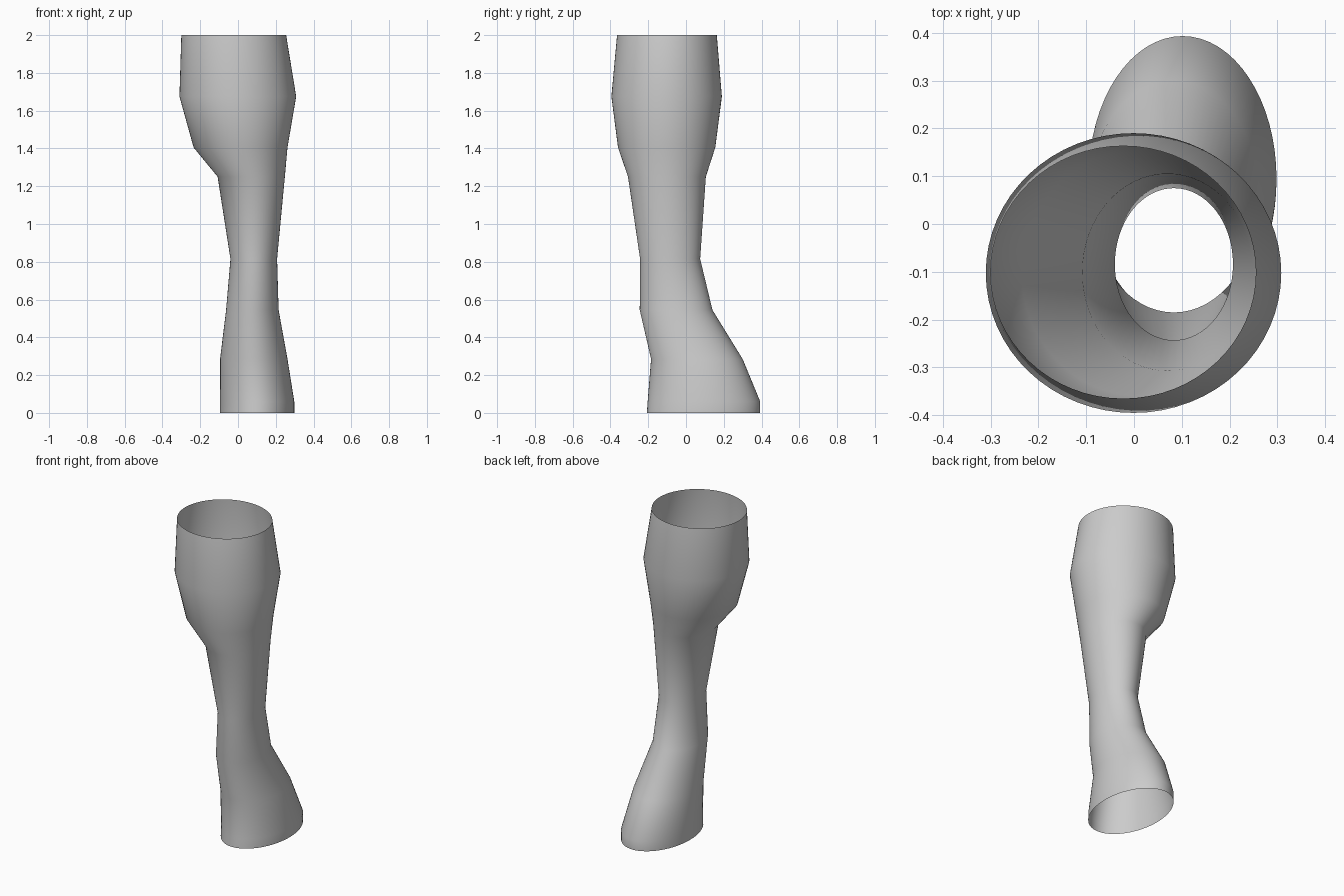
import bpy, bmesh, math

cube = bpy.data.objects.get("Cube")
if cube:
    bpy.data.objects.remove(cube, do_unlink=True)

SEGMENTS = 64

# One grey material
grey = bpy.data.materials.new("plain grey")
grey.use_nodes = True
colour = (0.6, 0.6, 0.6, 1)
grey.diffuse_color = colour
grey.node_tree.nodes["Principled BSDF"].inputs["Base Color"].default_value = colour

# Elliptical sections, bottom to top: height, x range, y range
sections = [
    (0.00, -0.095, 0.298, -0.207, 0.393),
    (0.06, -0.095, 0.298, -0.203, 0.393),
    (0.285, -0.095, 0.262, -0.185, 0.30),
    (0.545, -0.063, 0.215, -0.245, 0.14),
    (0.815, -0.04, 0.207, -0.243, 0.075),
    (1.25, -0.108, 0.248, -0.307, 0.105),
    (1.405, -0.235, 0.262, -0.36, 0.155),
    (1.675, -0.31, 0.308, -0.395, 0.19),
    (2.00, -0.30, 0.255, -0.365, 0.163),
]


def add_ring(bm, z, x0, x1, y0, y1):
    ring = []
    for i in range(SEGMENTS):
        a = math.tau * i / SEGMENTS
        ring.append(bm.verts.new(((x0 + x1) / 2 + (x1 - x0) / 2 * math.cos(a),
                                  (y0 + y1) / 2 + (y1 - y0) / 2 * math.sin(a), z)))
    return ring


# Open tube: thin wall without end caps
bm = bmesh.new()
rings = [add_ring(bm, *s) for s in sections]
for low, high in zip(rings, rings[1:]):
    for i in range(SEGMENTS):
        j = (i + 1) % SEGMENTS
        bm.faces.new((low[i], low[j], high[j], high[i]))
mesh = bpy.data.meshes.new("leg_shell")
bm.to_mesh(mesh)
bm.free()
mesh.materials.append(grey)
leg = bpy.data.objects.new("leg_shell", mesh)
bpy.context.collection.objects.link(leg)

# Smooth shading
bpy.context.view_layer.objects.active = leg
leg.select_set(True)
bpy.ops.object.shade_smooth_by_angle(angle=math.radians(60))
